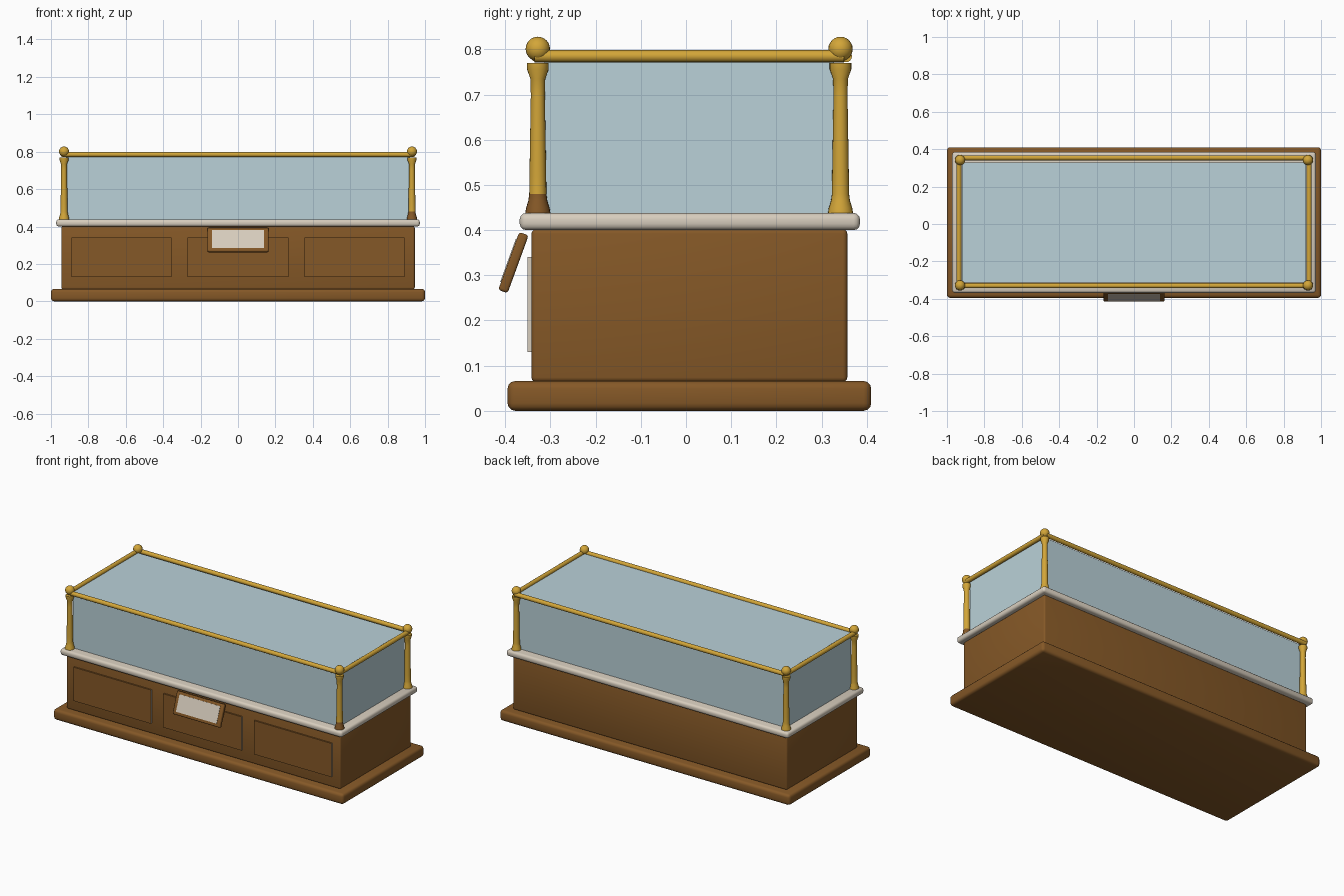
import bpy
import bmesh
import math
from mathutils import Vector

cube = bpy.data.objects.get("Cube")
if cube:
    bpy.data.objects.remove(cube)


def material(name, rgb):
    m = bpy.data.materials.new(name)
    m.use_nodes = True
    m.diffuse_color = (*rgb, 1)
    m.node_tree.nodes["Principled BSDF"].inputs["Base Color"].default_value = (*rgb, 1)
    return m


WOOD = material("brown wood", (0.235, 0.098, 0.02))
BRASS = material("brass", (0.65, 0.38, 0.04))
STONE = material("pale stone", (0.68, 0.61, 0.51))
GLASS = material("pale blue glass", (0.49, 0.64, 0.69))


def finish(name, bm, mats, angle=35):
    mesh = bpy.data.meshes.new(name)
    bmesh.ops.recalc_face_normals(bm, faces=bm.faces)
    bm.to_mesh(mesh)
    bm.free()
    for m in mats:
        mesh.materials.append(m)
    ob = bpy.data.objects.new(name, mesh)
    bpy.context.collection.objects.link(ob)
    bpy.ops.object.select_all(action="DESELECT")
    ob.select_set(True)
    bpy.context.view_layer.objects.active = ob
    bpy.ops.object.shade_smooth_by_angle(angle=math.radians(angle))
    return ob


def box(name, low, high, mats, bevel=0.0):
    bm = bmesh.new()
    bmesh.ops.create_cube(bm, size=1)
    low, high = Vector(low), Vector(high)
    for v in bm.verts:
        v.co = (low + high) / 2 + v.co * (high - low)
    if bevel:
        bmesh.ops.bevel(bm, geom=bm.edges[:], offset=bevel, segments=3,
                        profile=0.5, affect="EDGES")
    return finish(name, bm, mats)


def lathe(name, profile, centre, mats, sides=20):
    bm = bmesh.new()
    rings = []
    for r, z in profile:
        rings.append([bm.verts.new((centre[0] + r * math.cos(a), centre[1] + r * math.sin(a), z))
                      for a in (math.tau * i / sides for i in range(sides))])
    for lower, upper in zip(rings, rings[1:]):
        for i in range(sides):
            j = (i + 1) % sides
            bm.faces.new((lower[i], lower[j], upper[j], upper[i]))
    bm.faces.new(rings[0])
    bm.faces.new(rings[-1])
    return finish(name, bm, mats)


def rod(name, start, end, radius, mat):
    start, end = Vector(start), Vector(end)
    bm = bmesh.new()
    bmesh.ops.create_cone(bm, cap_ends=True, segments=16, radius1=radius,
                          radius2=radius, depth=(end - start).length)
    turn = (end - start).to_track_quat("Z", "Y")
    for v in bm.verts:
        v.co = (start + end) / 2 + turn @ v.co
    return finish(name, bm, [mat])


# Plinth, cabinet and ledge
box("plinth", (-1, -0.395, 0), (1, 0.41, 0.066), [WOOD], 0.017)
box("cabinet", (-0.945, -0.342, 0.064), (0.945, 0.357, 0.402), [WOOD], 0.01)
box("ledge", (-0.972, -0.368, 0.4), (0.972, 0.385, 0.438), [STONE], 0.014)

# Glass case
box("glass_case", (-0.919, -0.313, 0.436), (0.919, 0.328, 0.785), [GLASS])

# Raised front panels with pale ends
for name, low, high in (("right", -0.89, -0.355), ("middle", -0.27, 0.27), ("left", 0.355, 0.89)):
    panel = box(name + "_front_panel", (low, -0.351, 0.13), (high, -0.342, 0.34), [WOOD, STONE])
    for face in panel.data.polygons:
        face.material_index = int(abs(face.normal.x) > 0.5)

# Corner posts with ball finials; one post has a wooden foot
post_profile = [(0.028, 0.436), (0.026, 0.449), (0.021, 0.465), (0.019, 0.48),
                (0.0185, 0.52), (0.0155, 0.70), (0.0165, 0.735), (0.024, 0.756), (0.024, 0.77)]
for side, x in (("left", 0.93), ("right", -0.93)):
    for end, y in (("front", -0.328), ("back", 0.342)):
        post = lathe(f"{end}_{side}_post", post_profile, (x, y), [BRASS, WOOD])
        if side == "left" and end == "front":
            for face in post.data.polygons:
                face.material_index = int(face.center.z < 0.478)
        bm = bmesh.new()
        bmesh.ops.create_uvsphere(bm, u_segments=20, v_segments=12, radius=0.027)
        bmesh.ops.translate(bm, verts=bm.verts, vec=(x, y, 0.801))
        finish(f"{end}_{side}_finial", bm, [BRASS])

# Top rails
for end, y in (("front", -0.33), ("back", 0.354)):
    rod(end + "_rail", (-0.93, y, 0.785), (0.93, y, 0.785), 0.0135, BRASS)
for side, x in (("left", 0.936), ("right", -0.936)):
    rod(side + "_rail", (x, -0.335, 0.785), (x, 0.35, 0.785), 0.0135, BRASS)

# Tilted sign with a pale plate
tilt = math.radians(-20)
for name, low, high, mat, bevel in (
        ("sign_board", (-0.163, -0.011, -0.068), (0.163, 0.011, 0.068), WOOD, 0.006),
        ("sign_plate", (-0.14, -0.013, -0.05), (0.14, -0.008, 0.052), STONE, 0)):
    part = box(name, low, high, [mat], bevel)
    part.location = (0, -0.382, 0.328)
    part.rotation_euler = (tilt, 0, 0)
